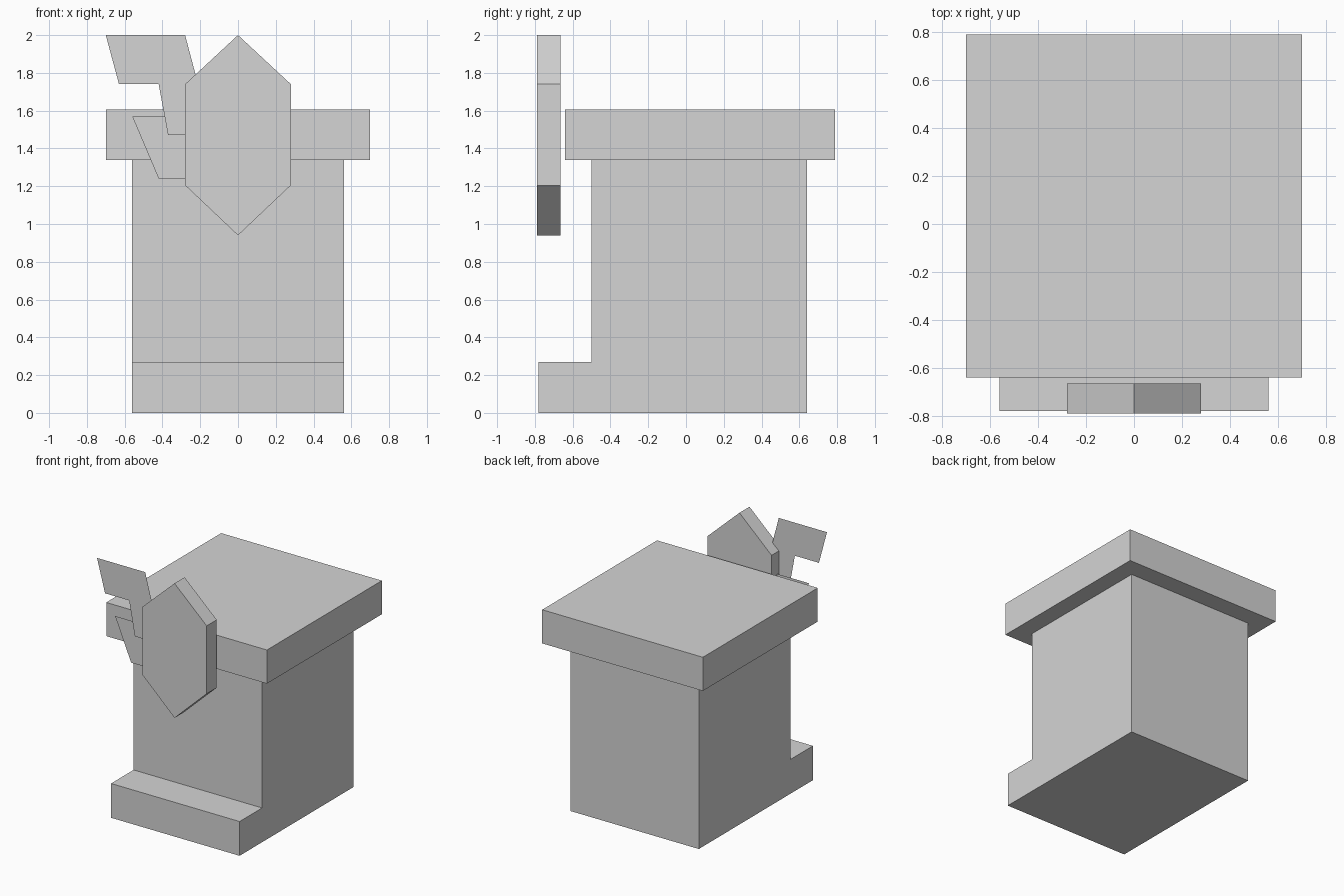
import bpy
import bmesh
from mathutils import Vector

cube = bpy.data.objects.get("Cube")
if cube:
    bpy.data.objects.remove(cube, do_unlink=True)

# Single plain material
grey = bpy.data.materials.new("light grey")
grey.use_nodes = True
COLOUR = (0.66, 0.66, 0.66, 1)
grey.diffuse_color = COLOUR
grey.node_tree.nodes["Principled BSDF"].inputs["Base Color"].default_value = COLOUR


def prism(name, outline, place, depth=None):
    """Flat outline, placed in space and optionally extruded along a vector."""
    bm = bmesh.new()
    face = bm.faces.new([bm.verts.new(place(a, b)) for a, b in outline])
    if depth:
        result = bmesh.ops.extrude_face_region(bm, geom=[face], use_keep_orig=True)
        moved = [v for v in result["geom"] if isinstance(v, bmesh.types.BMVert)]
        bmesh.ops.translate(bm, verts=moved, vec=Vector(depth))
        bmesh.ops.recalc_face_normals(bm, faces=bm.faces)
    mesh = bpy.data.meshes.new(name)
    bm.to_mesh(mesh)
    bm.free()
    mesh.materials.append(grey)
    obj = bpy.data.objects.new(name, mesh)
    bpy.context.collection.objects.link(obj)
    return obj


def rectangle(a0, a1, b0, b1):
    return [(a0, b0), (a1, b0), (a1, b1), (a0, b1)]


# Body with the front step, a side profile swept across the width
prism("body_with_step",
      [(-0.78, 0), (0.64, 0), (0.64, 1.36), (-0.5, 1.36), (-0.5, 0.27), (-0.78, 0.27)],
      lambda y, z: (-0.56, y, z), (1.12, 0, 0))

# Overhanging top slab
prism("top_slab", rectangle(-0.7, 0.7, -0.64, 0.79),
      lambda x, y: (x, y, 1.34), (0, 0, 0.265))

# Pointed six-sided shield in front of the slab
half = [(0.28, 1.205), (0.28, 1.74)]
shield = [(0, 0.94)] + half + [(0, 2)] + [(-x, z) for x, z in reversed(half)]
prism("shield", shield, lambda x, z: (x, -0.79, z), (0, 0.125, 0))

# Thin wing plates on the right of the shield, rooted inside it
prism("upper_wing",
      [(-0.7, 2), (-0.63, 1.74), (-0.42, 1.74), (-0.37, 1.47), (-0.14, 1.47), (-0.28, 2)],
      lambda x, z: (x, -0.755, z))
prism("lower_wing",
      [(-0.56, 1.57), (-0.42, 1.24), (-0.2, 1.24), (-0.2, 1.57)],
      lambda x, z: (x, -0.73, z))
